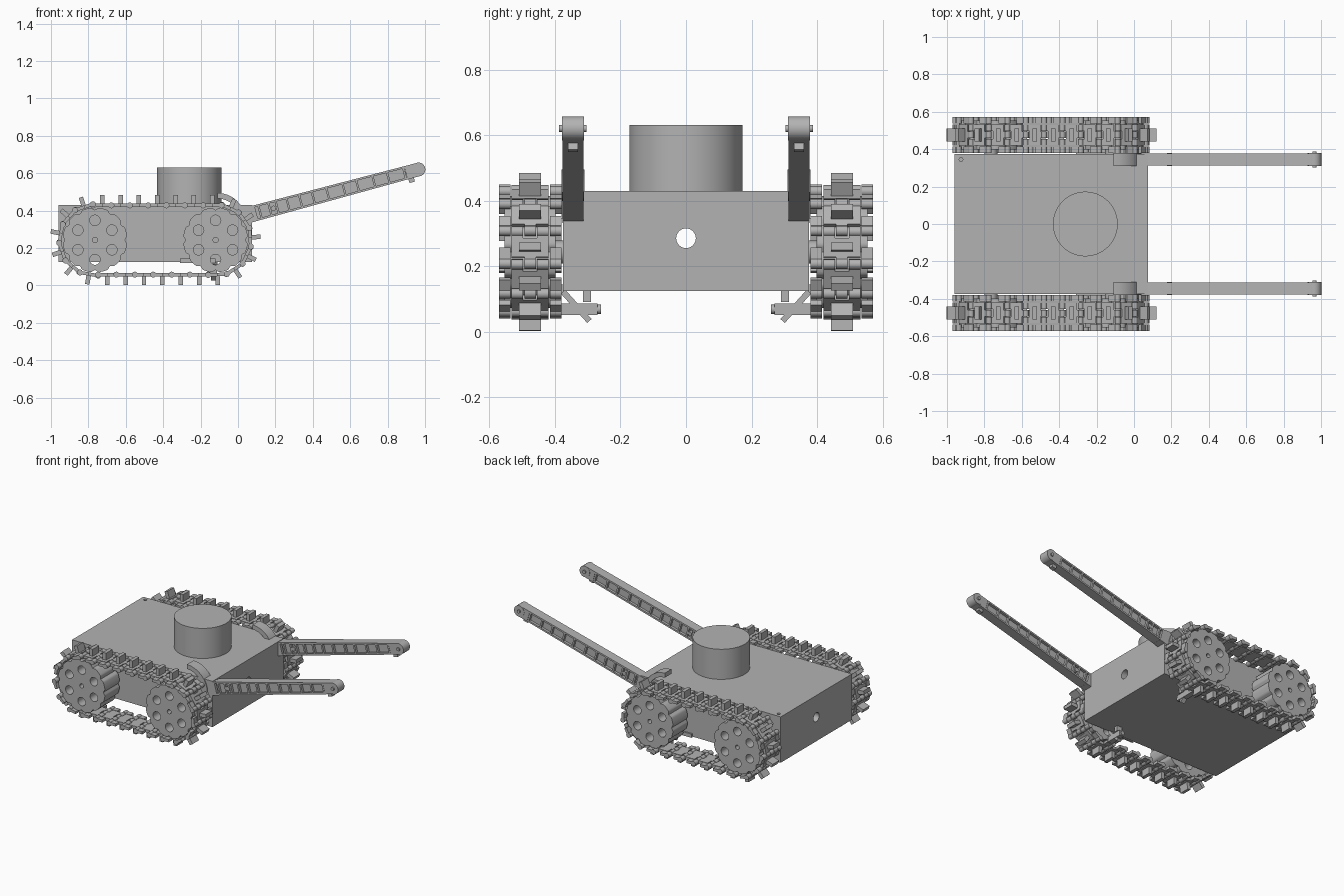
import bpy, bmesh
from math import pi, sin, cos, radians
from mathutils import Matrix, Vector

cube = bpy.data.objects.get("Cube")
if cube:
    bpy.data.objects.remove(cube, do_unlink=True)

grey = bpy.data.materials.new("plain_grey")
grey.use_nodes = True
colour = (0.45, 0.45, 0.45, 1)
grey.diffuse_color = colour
grey.node_tree.nodes["Principled BSDF"].inputs["Base Color"].default_value = colour

ID = Matrix.Identity(4)
T = Matrix.Translation


def box(bm, loc, size, m=ID):
    bmesh.ops.create_cube(bm, size=1, matrix=m @ T(loc) @ Matrix.Diagonal((*size, 1)))


def cyl(bm, loc, r, length, axis="Y", m=ID, seg=16):
    turn = {"X": Matrix.Rotation(pi / 2, 4, "Y"), "Y": Matrix.Rotation(pi / 2, 4, "X"), "Z": ID}[axis]
    bmesh.ops.create_cone(bm, cap_ends=True, segments=seg, radius1=r, radius2=r,
                          depth=length, matrix=m @ T(loc) @ turn)


def prism(bm, points, y, width, m=ID):
    """Extrude an x-z outline along y, centred on y."""
    vs = [bm.verts.new(m @ Vector((x, y - width / 2, z))) for x, z in points]
    face = bm.faces.new(vs)
    new = bmesh.ops.extrude_face_region(bm, geom=[face])["geom"]
    bmesh.ops.translate(bm, vec=m.to_3x3() @ Vector((0, width, 0)),
                        verts=[v for v in new if isinstance(v, bmesh.types.BMVert)])


def finish(bm, name, cutter=None):
    bmesh.ops.recalc_face_normals(bm, faces=bm.faces[:])
    mesh = bpy.data.meshes.new(name)
    bm.to_mesh(mesh)
    bm.free()
    mesh.materials.append(grey)
    ob = bpy.data.objects.new(name, mesh)
    bpy.context.collection.objects.link(ob)
    bpy.ops.object.select_all(action="DESELECT")
    ob.select_set(True)
    bpy.context.view_layer.objects.active = ob
    if cutter:
        mod = ob.modifiers.new("holes", "BOOLEAN")
        mod.operation, mod.solver, mod.object = "DIFFERENCE", "EXACT", cutter
        bpy.ops.object.modifier_apply(modifier=mod.name)
        bpy.data.objects.remove(cutter, do_unlink=True)
    bpy.ops.object.shade_smooth_by_angle(angle=radians(32))
    return ob


# Hull with a bore along its length and a small pin hole in the deck
bm = bmesh.new()
cyl(bm, (-0.44, 0, 0.285), 0.03, 1.4, "X", seg=32)
cyl(bm, (-0.925, 0.345, 0.43), 0.01, 0.1, "Z")
cutter = finish(bm, "hull_cutter")
bm = bmesh.new()
box(bm, (-0.443, 0, 0.277), (1.035, 0.75, 0.305))
finish(bm, "hull", cutter)

# Drum turret
bm = bmesh.new()
cyl(bm, (-0.26, 0, 0.528), 0.173, 0.204, "Z", seg=64)
finish(bm, "turret_drum")

# Running gear dimensions
REAR, FRONT, AXLE_Z = -0.765, -0.12, 0.243
R, LINKS, TRACK_Y = 0.185, 25, 0.476
SPAN = FRONT - REAR
ARC = pi * R
PITCH = (2 * SPAN + 2 * ARC) / LINKS


def track_frame(d):
    """Matrix on the track loop: local x runs along it, local z points out."""
    if d < SPAN:
        cx, a = REAR + d, 0
    elif d < SPAN + ARC:
        cx, a = FRONT, (d - SPAN) / R
    elif d < 2 * SPAN + ARC:
        cx, a = FRONT - (d - SPAN - ARC), pi
    else:
        cx, a = REAR, pi + (d - 2 * SPAN - ARC) / R
    return T((cx + R * sin(a), 0, AXLE_Z + R * cos(a))) @ Matrix.Rotation(a, 4, "Y")


def link(bm, m):
    box(bm, (0, 0, 0), (0.058, 0.112, 0.018), m)
    box(bm, (0, 0, 0.028), (0.024, 0.068, 0.055), m)
    for end, offsets in ((1, (-0.078, 0, 0.078)), (-1, (-0.039, 0.039))):
        for y in offsets:
            cyl(bm, (end * PITCH / 2, y, 0), 0.016, 0.035, m=m, seg=12)
            box(bm, (end * PITCH / 4, y, 0), (PITCH / 2, 0.035, 0.018), m)


def wheel(name, x, y):
    bm = bmesh.new()
    for i in range(6):
        a = i * pi / 3 + pi / 6
        cyl(bm, (x + 0.105 * cos(a), y, AXLE_Z + 0.105 * sin(a)), 0.028, 0.4, seg=24)
    cyl(bm, (x, y, AXLE_Z), 0.014, 0.4)
    cut = finish(bm, "wheel_cutter")
    # Rim notched where the track pins sit
    bm = bmesh.new()
    outline = []
    for i in range(144):
        a = 2 * pi * i / 144
        r = 0.173 - 0.012 * max(0, cos(12 * a)) ** 2
        outline.append((x + r * cos(a), AXLE_Z + r * sin(a)))
    prism(bm, outline, y, 0.155)
    finish(bm, name, cut)


# Arm layout, in a frame running from the base to the tip
TILT = Matrix.Rotation(-radians(15), 4, "Y")
LENGTH, ARM_Y, ARM_W = 0.947, 0.345, 0.064
RIBS = (0.07, 0.125, 0.165, 0.225, 0.295, 0.365, 0.445, 0.535, 0.61, 0.70, 0.78, 0.87)


def arm(side, s):
    m = T((0.05, s * ARM_Y, 0.375)) @ TILT
    h0, h1, t = 0.043, 0.036, 0.011
    bm = bmesh.new()
    # Central web with top and bottom flanges
    prism(bm, [(0, -h0), (LENGTH, -h1), (LENGTH, h1), (0, h0)], 0, 0.03, m)
    for k in (-1, 1):
        prism(bm, [(0, k * h0), (LENGTH, k * h1), (LENGTH, k * (h1 - t)), (0, k * (h0 - t))], 0, ARM_W, m)
    # Solid root and cross ribs
    box(bm, (0.02, 0, 0), (0.06, ARM_W, 2 * h0), m)
    for u in RIBS:
        box(bm, (u, 0, 0), (0.011, ARM_W, 0.07), m)
    # Pivot boss, rounded tip, tip pin and lug
    cyl(bm, (0.145, 0, 0), 0.014, ARM_W + 0.004, m=m)
    box(bm, (LENGTH - 0.035, 0, 0), (0.07, ARM_W, 2 * h1), m)
    cyl(bm, (LENGTH, 0, 0), 0.037, ARM_W + 0.004, m=m, seg=32)
    cyl(bm, (LENGTH, 0, 0), 0.011, 0.084, m=m)
    box(bm, (LENGTH - 0.05, 0, -0.045), (0.03, 0.03, 0.025), m)
    finish(bm, side + "_arm")

    # Curved strap from the arm root back over the deck
    bm = bmesh.new()
    outer = [(-0.11 + 0.15 * sin(a), 0.345 + 0.15 * cos(a)) for a in [i * pi / 16 for i in range(9)]]
    inner = [(-0.11 + 0.12 * sin(a), 0.345 + 0.12 * cos(a)) for a in [i * pi / 16 for i in range(9)]]
    prism(bm, outer + inner[::-1], s * ARM_Y, 0.07)
    finish(bm, side + "_arm_strap")


def bracket(side, s):
    bm = bmesh.new()
    box(bm, (-0.215, s * 0.379, 0.132), (0.19, 0.012, 0.025))
    box(bm, (-0.13, s * 0.325, 0.068), (0.035, 0.11, 0.035))
    cyl(bm, (-0.13, s * 0.268, 0.068), 0.014, 0.016)
    box(bm, (-0.13, s * 0.302, 0.108), (0.04, 0.025, 0.036))
    slant = T((-0.13, s * 0.335, 0.077)) @ Matrix.Rotation(s * radians(48), 4, "X")
    box(bm, (0, 0, 0), (0.03, 0.12, 0.018), slant)
    finish(bm, side + "_lower_bracket")


for side, s in (("right", -1), ("left", 1)):
    # Track belt
    bm = bmesh.new()
    for i in range(LINKS):
        link(bm, T((0, s * TRACK_Y, 0)) @ track_frame((i + 0.4) * PITCH))
    finish(bm, side + "_track")
    # Wheels and axles
    for end, x in (("rear", REAR), ("front", FRONT)):
        wheel(f"{side}_{end}_wheel", x, s * TRACK_Y)
        bm = bmesh.new()
        cyl(bm, (x, s * 0.39, AXLE_Z), 0.035, 0.06, seg=24)
        finish(bm, f"{side}_{end}_axle")
    arm(side, s)
    bracket(side, s)
